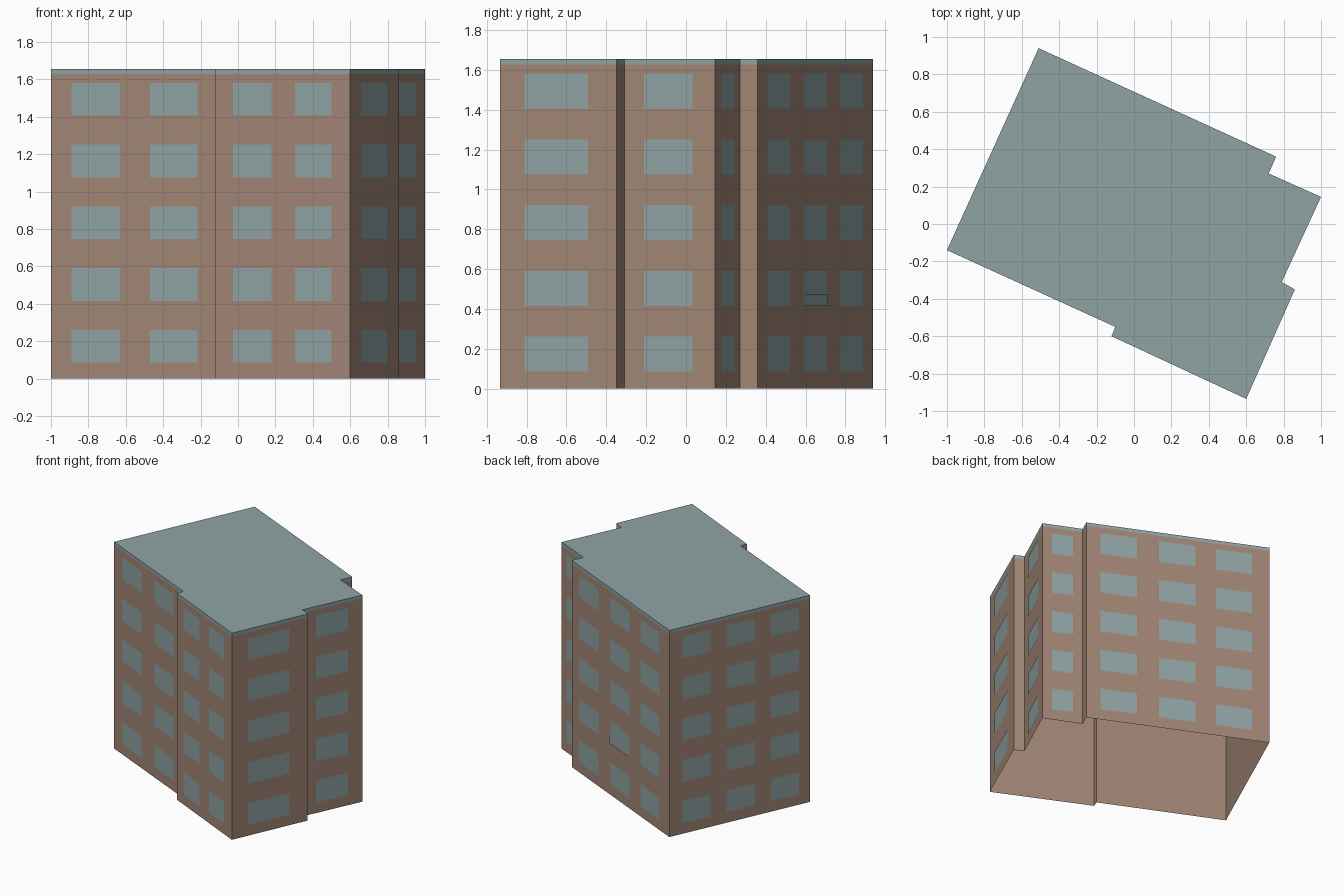
import bpy
from mathutils import Vector

cube = bpy.data.objects.get("Cube")
if cube:
    bpy.data.objects.remove(cube, do_unlink=True)

HEIGHT, TRIM_Z = 1.655, 1.628
FLOORS, FIRST_SILL, FLOOR_STEP, WINDOW_H = 5, 0.086, 0.33, 0.175


def material(name, color):
    m = bpy.data.materials.new(name)
    m.use_nodes = True
    m.diffuse_color = color
    m.node_tree.nodes["Principled BSDF"].inputs["Base Color"].default_value = color
    return m


brick = material("brown wall", (0.36, 0.24, 0.18, 1))
teal = material("grey teal", (0.28, 0.37, 0.37, 1))

# Footprint corners, counter-clockwise, starting at the front wing
outline = [Vector(p) for p in (
    (-1, -0.14), (-0.1, -0.55), (-0.12, -0.6), (0.6, -0.935), (0.86, -0.35),
    (0.79, -0.31), (1, 0.145), (0.72, 0.27), (0.76, 0.36), (-0.51, 0.94))]

# Window columns on each wall, as start and end fractions of its length
columns = {
    0: [(0.122, 0.411), (0.589, 0.872)],
    2: [(0.132, 0.417), (0.59, 0.861)],
    3: [(0.214, 0.761)],
    5: [(0.22, 0.758)],
    6: [(0.24, 0.76)],
    8: [(0.078, 0.276), (0.397, 0.595), (0.707, 0.905)],
    9: [(0.093, 0.293), (0.407, 0.607), (0.721, 0.921)],
}


def build(name, polygons, mat):
    """Make one object from a list of polygons."""
    verts, faces = [], []
    for poly in polygons:
        faces.append(range(len(verts), len(verts) + len(poly)))
        verts += poly
    mesh = bpy.data.meshes.new(name)
    mesh.from_pydata(verts, [], [list(f) for f in faces])
    mesh.materials.append(mat)
    obj = bpy.data.objects.new(name, mesh)
    bpy.context.collection.objects.link(obj)
    return obj


def panel(i, t0, t1, z0, z1, out=0.0):
    """Upright rectangle on wall i, facing outward."""
    a, b = outline[i], outline[(i + 1) % len(outline)]
    d = b - a
    n = Vector((d.y, -d.x)).normalized() * out
    p, q = a + d * t0 + n, a + d * t1 + n
    return [(p.x, p.y, z0), (q.x, q.y, z0), (q.x, q.y, z1), (p.x, p.y, z1)]


sides = range(len(outline))

# Walls, open underneath
build("walls", [panel(i, 0, 1, 0, TRIM_Z) for i in sides], brick)

# Roof with its thin edge band
build("roof", [panel(i, 0, 1, TRIM_Z, HEIGHT) for i in sides]
      + [[(p.x, p.y, HEIGHT) for p in outline]], teal)

# Window plates, one grid per wall
for i, spans in columns.items():
    panes = []
    for floor in range(FLOORS):
        z = FIRST_SILL + floor * FLOOR_STEP
        panes += [panel(i, t0, t1, z, z + WINDOW_H, 0.003) for t0, t1 in spans]
    build(f"windows_wall_{i + 1}", panes, teal)

# Slightly raised lower pane on the back wall
build("raised_pane", [panel(8, 0.397, 0.595, 0.416, 0.475, 0.008)], teal)
